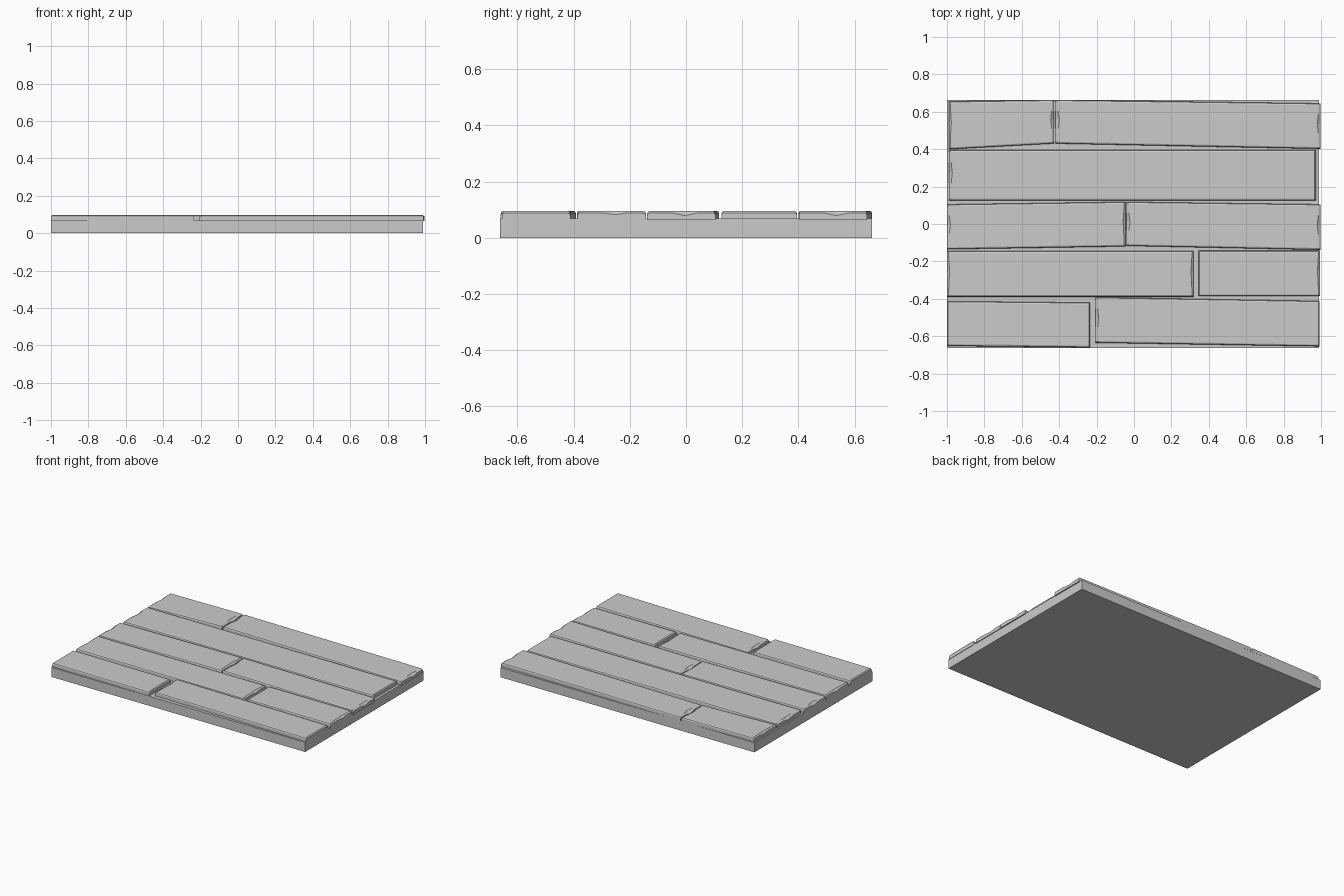
import bpy, bmesh

if "Cube" in bpy.data.objects:
    bpy.data.objects.remove(bpy.data.objects["Cube"])

BASE, TOP, BEV = 0.068, 0.096, 0.010


def finish(bm, name):
    bmesh.ops.recalc_face_normals(bm, faces=bm.faces)
    me = bpy.data.meshes.new(name)
    bm.to_mesh(me)
    bm.free()
    ob = bpy.data.objects.new(name, me)
    bpy.context.collection.objects.link(ob)
    return ob


def section(bm, x, yb, yt, drop, inset=0.0, chip=0.0):
    """Cross-section ring: straight sides, bevelled top, optional chip mid-edge."""
    w = yt - yb
    top = TOP - drop
    pts = [(yb, BASE - 0.004, 0), (yb, top - BEV, 0), (yb + 0.3 * BEV, top - 0.3 * BEV, 0),
           (yb + BEV, top, inset * 0.5),
           (yb + 0.35 * w, top, inset), (yb + 0.55 * w, top - chip, inset * 1.8),
           (yb + 0.75 * w, top, inset),
           (yt - BEV, top, inset * 0.5), (yt - 0.3 * BEV, top - 0.3 * BEV, 0),
           (yt, top - BEV, 0), (yt, BASE - 0.004, 0)]
    return [bm.verts.new((x + dx, y, max(z, BASE - 0.004))) for y, z, dx in pts]


def plank(name, x0, x1, left, right, chip0=0.0, chip1=0.0, bev0=0.006, bev1=0.006):
    """left/right give (bottom y, top y) at each end; chips wear the ends."""
    bm = bmesh.new()
    rings = [section(bm, x0, *left, 0.007, 0, chip0),
             section(bm, x0 + bev0, *left, 0, chip0 * 0.7),
             section(bm, x1 - bev1, *right, 0, -chip1 * 0.7),
             section(bm, x1, *right, 0.007, 0, chip1)]
    n = len(rings[0])
    for a, b in zip(rings, rings[1:]):
        for i in range(n):
            j = (i + 1) % n
            bm.faces.new((a[i], a[j], b[j], b[i]))
    bm.faces.new(rings[0])
    bm.faces.new(rings[-1])
    return finish(bm, name)


# backing slab
bm = bmesh.new()
bmesh.ops.create_cube(bm, size=1)
for v in bm.verts:
    v.co.x = 0.99 if v.co.x > 0 else -1.0
    v.co.y *= 1.324
    v.co.z = BASE if v.co.z > 0 else 0
finish(bm, "base_slab")

# planks, back row to front row
plank("plank_back_left", -0.99, -0.427, (0.40, 0.655), (0.43, 0.663), 0.006, 0.010)
plank("plank_back_right", -0.42, 0.998, (0.43, 0.663), (0.402, 0.645), 0.012, 0.010)
plank("plank_full", -0.99, 0.972, (0.126, 0.395), (0.126, 0.395), 0.010, 0)
plank("plank_middle_left", -1.0, -0.045, (-0.135, 0.105), (-0.12, 0.118), 0.010, 0.006)
plank("plank_middle_right", -0.04, 0.998, (-0.117, 0.118), (-0.138, 0.105), 0.010, 0.010)
plank("plank_fourth_left", -1.0, 0.318, (-0.389, -0.145), (-0.389, -0.145), 0.007, 0.006)
plank("plank_fourth_right", 0.345, 0.995, (-0.386, -0.143), (-0.386, -0.143), 0, 0.007)
plank("plank_front_left", -1.0, -0.235, (-0.652, -0.413), (-0.660, -0.420))
plank("plank_front_right", -0.205, 0.993, (-0.635, -0.392), (-0.654, -0.412), 0.008, 0)
